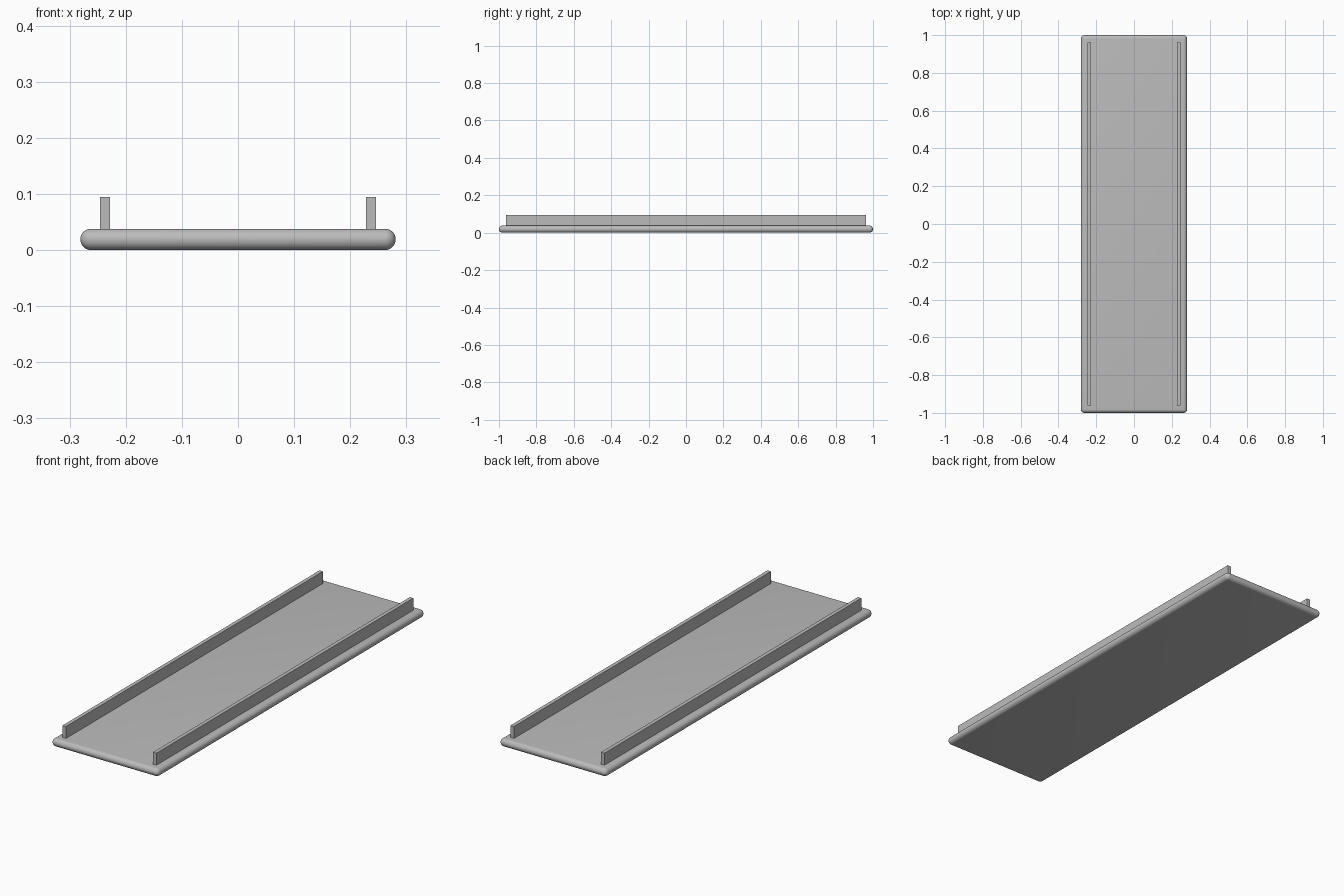
import bpy
import bmesh

cube = bpy.data.objects.get("Cube")
if cube:
    bpy.data.objects.remove(cube, do_unlink=True)

grey = bpy.data.materials.new("plain_grey")
grey.use_nodes = True
colour = (0.5, 0.5, 0.5, 1)
grey.diffuse_color = colour
grey.node_tree.nodes["Principled BSDF"].inputs["Base Color"].default_value = colour


def box(name, low, high, radius=0):
    """Box between two corners; a radius rounds every edge except the top rim."""
    bm = bmesh.new()
    bmesh.ops.create_cube(bm, size=1)
    for v in bm.verts:
        v.co = [h if c > 0 else l for c, l, h in zip(v.co, low, high)]
    if radius:
        edges = [e for e in bm.edges if min(v.co.z for v in e.verts) < high[2]]
        bmesh.ops.bevel(bm, geom=edges, offset=radius, segments=8,
                        profile=0.5, affect='EDGES', clamp_overlap=True)
    bmesh.ops.recalc_face_normals(bm, faces=bm.faces)
    mesh = bpy.data.meshes.new(name)
    bm.to_mesh(mesh)
    bm.free()
    mesh.materials.append(grey)
    obj = bpy.data.objects.new(name, mesh)
    bpy.context.collection.objects.link(obj)
    return obj


# Base board with rounded underside and corners
board = box("base_board", (-0.281, -1, 0), (0.281, 1, 0.038), 0.019)
bpy.ops.object.select_all(action='DESELECT')
board.select_set(True)
bpy.context.view_layer.objects.active = board
bpy.ops.object.shade_smooth_by_angle(angle=0.6)

# Long upright rails, one near each side
for side, x in (("left", 0.237), ("right", -0.237)):
    box(side + "_rail", (x - 0.009, -0.962, 0.038), (x + 0.009, 0.962, 0.095))
